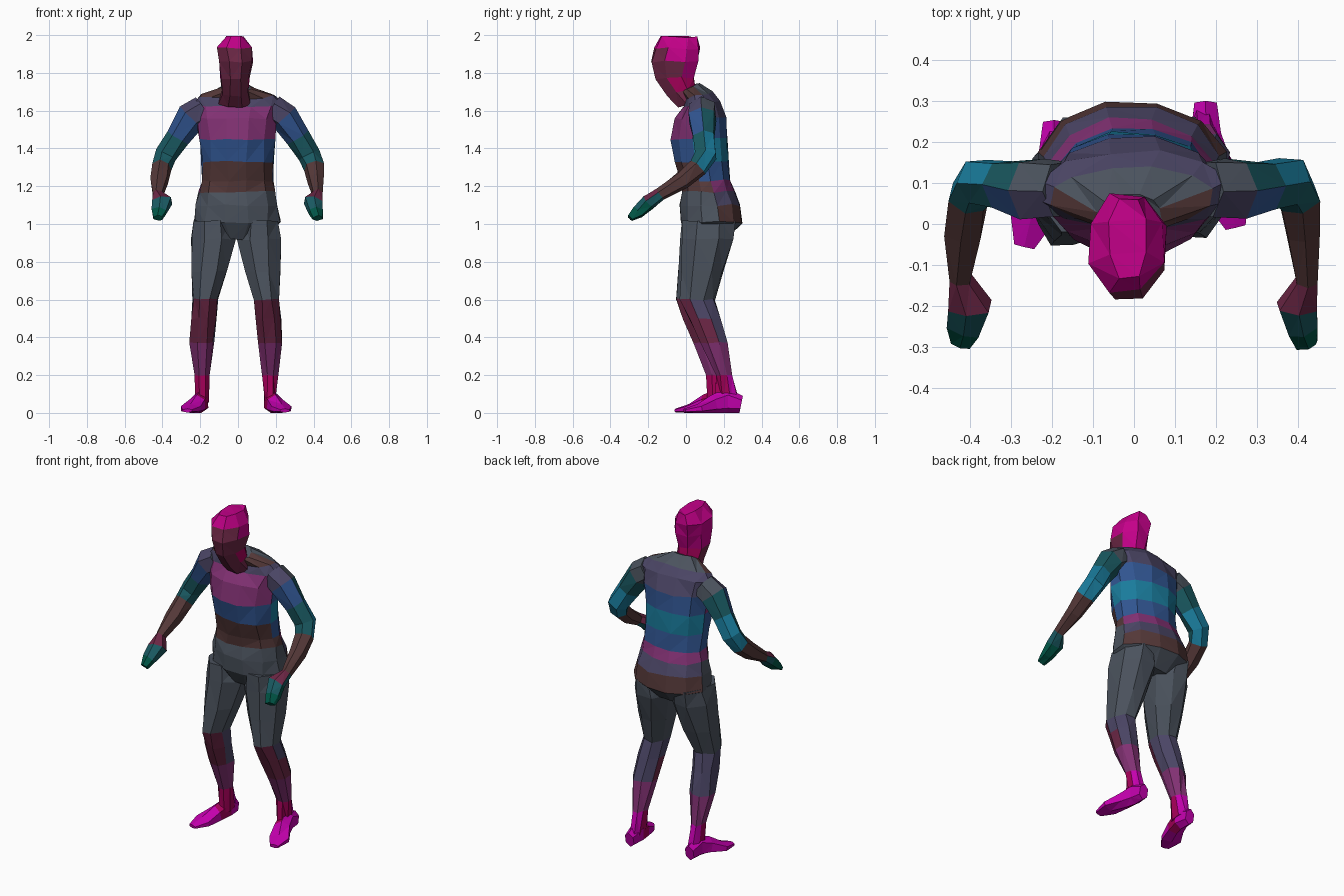
import bpy, bmesh, math, random
from mathutils import Vector

if "Cube" in bpy.data.objects:
    bpy.data.objects.remove(bpy.data.objects["Cube"])

random.seed(4)

PALETTE = {
    'H': ("hot_pink", (0.55, 0.0, 0.25)), 'R': ("dark_maroon", (0.15, 0.02, 0.06)),
    'P': ("plum", (0.22, 0.03, 0.17)), 'B': ("deep_blue", (0.03, 0.09, 0.28)),
    'C': ("cyan", (0.01, 0.20, 0.33)), 'T': ("teal", (0.01, 0.10, 0.12)),
    'N': ("dark_brown", (0.09, 0.04, 0.04)), 'S': ("slate", (0.07, 0.085, 0.11)),
    'V': ("violet_grey", (0.07, 0.06, 0.13)), 'M': ("magenta", (0.55, 0.0, 0.42)),
    'D': ("crimson", (0.38, 0.0, 0.10)), 'G': ("dark_green", (0.0, 0.09, 0.06)),
}
MATS = {}
for key, (label, rgb) in PALETTE.items():
    MATS[key] = bpy.data.materials.new(label)
    MATS[key].diffuse_color = (*rgb, 1)


def loft(name, rings, bands, n=8, jitter=0.006):
    """Skin rings (centre, u, v); bands = 'front back' colour letters per step."""
    bm = bmesh.new()
    k = 1 / math.cos(math.pi / n)
    loops = []
    for c, u, v in rings:
        loop = []
        for i in range(n):
            a = math.tau * (i + 0.5) / n
            p = c + k * (u * math.cos(a) + v * math.sin(a))
            p += Vector([random.uniform(-jitter, jitter) for _ in range(3)])
            p.z = min(max(p.z, 0), 2)
            loop.append(bm.verts.new(p))
        loops.append(loop)
    keys = list(PALETTE)
    for j, (a, b) in enumerate(zip(loops, loops[1:])):
        mid = (rings[j][0].y + rings[j + 1][0].y) / 2
        for i in range(n):
            f = bm.faces.new((a[i], a[(i + 1) % n], b[(i + 1) % n], b[i]))
            back = f.calc_center_median().y > mid
            f.material_index = keys.index(bands[j][1 if back else 0])
    for loop, band in ((loops[0], bands[0]), (loops[-1], bands[-1])):
        bm.faces.new(loop).material_index = keys.index(band[1])
    bmesh.ops.recalc_face_normals(bm, faces=bm.faces)
    bmesh.ops.triangulate(bm, faces=bm.faces)
    me = bpy.data.meshes.new(name)
    bm.to_mesh(me)
    bm.free()
    for key in keys:
        me.materials.append(MATS[key])
    ob = bpy.data.objects.new(name, me)
    bpy.context.collection.objects.link(ob)
    return ob


def slices(rows):
    """Horizontal rings from (z, x0, x1, y0, y1, slope towards the back)."""
    return [(Vector(((x0 + x1) / 2, (y0 + y1) / 2, z)),
             Vector(((x1 - x0) / 2, 0, 0)),
             Vector((0, (y1 - y0) / 2, s * (y1 - y0) / 2)))
            for z, x0, x1, y0, y1, s in rows]


def tube(rows):
    """Rings square to a path from (x, y, z, width, height)."""
    pts = [Vector(r[:3]) for r in rows]
    out, up, last = [], Vector((0, 0, 1)), None
    for i, p in enumerate(pts):
        t = (pts[min(i + 1, len(pts) - 1)] - pts[max(i - 1, 0)]).normalized()
        if last:
            up = last.rotation_difference(t) @ up
        last = t
        side = t.cross(up).normalized()
        up = side.cross(t)
        out.append((p, side * rows[i][3] / 2, up * rows[i][4] / 2))
    return out


# Torso with hips, waist, chest and sloping shoulders
loft("torso", slices([
    (0.92, -0.14, 0.12, 0.03, 0.21, 0),
    (1.01, -0.235, 0.222, -0.03, 0.295, 0),
    (1.10, -0.225, 0.212, -0.03, 0.28, 0),
    (1.17, -0.208, 0.195, -0.025, 0.255, 0),
    (1.23, -0.195, 0.188, -0.03, 0.23, 0),
    (1.33, -0.19, 0.185, -0.06, 0.222, 0),
    (1.45, -0.205, 0.195, -0.082, 0.222, 0),
    (1.56, -0.22, 0.21, -0.055, 0.21, 0),
    (1.635, -0.235, 0.235, -0.01, 0.175, 0.15),
    (1.68, -0.20, 0.19, 0.0, 0.135, 0.25),
    (1.72, -0.09, 0.065, -0.03, 0.07, 0.5),
]), ["SS", "SN", "SV", "NP", "NB", "BC", "PB", "PV", "VV", "NS"], n=12)

# Head and forward-leaning neck
loft("head", slices([
    (1.64, -0.10, 0.07, -0.035, 0.09, 0.4),
    (1.70, -0.088, 0.058, -0.095, 0.045, 0.3),
    (1.77, -0.088, 0.06, -0.16, 0.04, 0.05),
    (1.86, -0.103, 0.077, -0.182, 0.062, 0),
    (1.93, -0.11, 0.073, -0.165, 0.07, 0),
    (1.99, -0.06, 0.035, -0.13, 0.065, 0),
]), ["RR", "RD", "RH", "RH", "HH"], n=8)

LEG = [
    (1.02, -0.23, -0.04, -0.02, 0.26, 0),
    (0.92, -0.243, -0.015, -0.025, 0.24, 0),
    (0.75, -0.245, -0.055, -0.038, 0.18, 0),
    (0.60, -0.238, -0.105, -0.055, 0.125, 0),
    (0.50, -0.245, -0.115, -0.015, 0.15, 0),
    (0.37, -0.253, -0.13, 0.045, 0.18, 0),
    (0.20, -0.228, -0.152, 0.11, 0.20, 0),
    (0.06, -0.222, -0.158, 0.11, 0.235, 0),
]
FOOT = [
    (-0.195, 0.245, 0.045, 0.055, 0.08),
    (-0.195, 0.17, 0.06, 0.075, 0.12),
    (-0.215, 0.10, 0.045, 0.085, 0.09),
    (-0.25, 0.02, 0.022, 0.11, 0.044),
    (-0.268, -0.055, 0.012, 0.05, 0.018),
]
ARM = [
    (-0.425, -0.295, 1.03, 0.05, 0.03),
    (-0.415, -0.255, 1.065, 0.075, 0.06),
    (-0.40, -0.20, 1.115, 0.095, 0.075),
    (-0.425, -0.135, 1.155, 0.05, 0.06),
    (-0.415, -0.02, 1.23, 0.085, 0.085),
    (-0.405, 0.065, 1.30, 0.095, 0.095),
    (-0.38, 0.105, 1.365, 0.105, 0.105),
    (-0.32, 0.095, 1.46, 0.115, 0.11),
    (-0.25, 0.085, 1.565, 0.14, 0.14),
    (-0.18, 0.085, 1.61, 0.13, 0.13),
]

# Limbs: the second side is mirrored, its leg standing slightly further back
for side in ("right", "left"):
    leg, foot, arm = LEG, FOOT, ARM
    if side == "left":
        leg = []
        for z, x0, x1, y0, y1, s in LEG:
            d = 0.045 * min(1, (1.02 - z) / 0.8)
            leg.append((z, -x1 - 0.02, -x0 - 0.02, y0 + d, y1 + d, s))
        foot = [(-x - 0.02, y + 0.047, z, w, h) for x, y, z, w, h in FOOT]
        arm = [(-x - 0.003, y, z, w, h) for x, y, z, w, h in ARM]
    loft(side + "_leg", slices(leg), ["SS", "SS", "SS", "RV", "RV", "PP", "DM"], n=8)
    loft(side + "_foot", tube(foot), ["MM", "DM", "MM", "MM"], n=6, jitter=0)
    loft(side + "_arm", tube(arm),
         ["GG", "TG", "RT", "NN", "NN", "TC", "TC", "BT", "VS"], n=6, jitter=0.004)

for m in bpy.data.materials:
    if m.users and not m.is_grease_pencil:
        m.use_nodes = True
        m.node_tree.nodes["Principled BSDF"].inputs["Base Color"].default_value = m.diffuse_color
